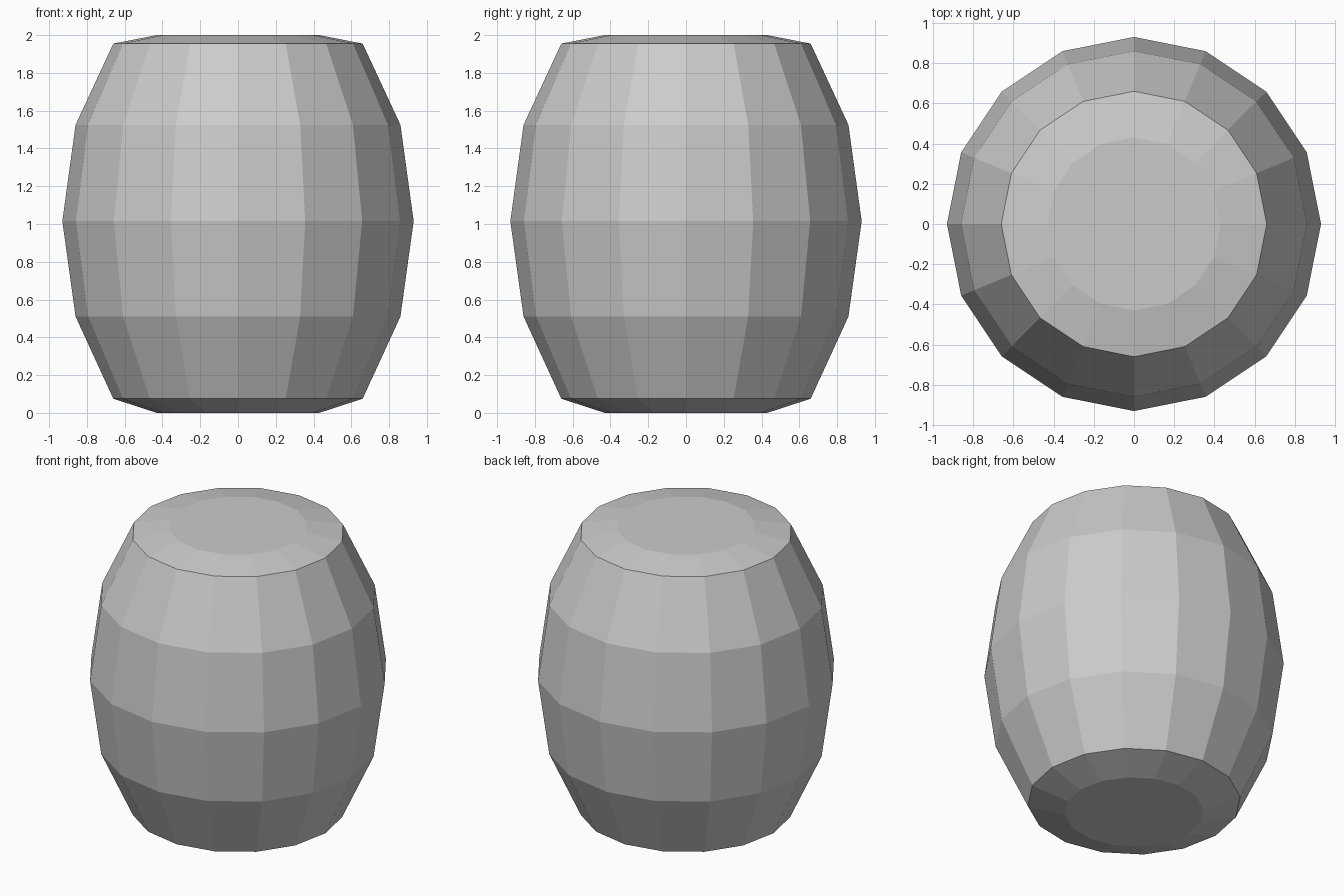
import bpy, bmesh
from math import cos, sin, tau

if "Cube" in bpy.data.objects:
    bpy.data.objects.remove(bpy.data.objects["Cube"])

SIDES = 16
# Barrel profile from bottom to top: (radius, height)
PROFILE = [(0.43, 0.0), (0.66, 0.075), (0.86, 0.51), (0.93, 1.015),
           (0.86, 1.525), (0.66, 1.955), (0.43, 2.0)]

bm = bmesh.new()
rings = [[bm.verts.new((r * cos(tau * i / SIDES), r * sin(tau * i / SIDES), z))
          for i in range(SIDES)] for r, z in PROFILE]

# Staves and sloped rims
for low, high in zip(rings, rings[1:]):
    for i in range(SIDES):
        j = (i + 1) % SIDES
        bm.faces.new((low[i], low[j], high[j], high[i]))

# Flat bottom and lid
bm.faces.new(rings[0][::-1])
bm.faces.new(rings[-1])

mesh = bpy.data.meshes.new("barrel")
bm.to_mesh(mesh)
bm.free()
bpy.context.collection.objects.link(bpy.data.objects.new("barrel", mesh))
